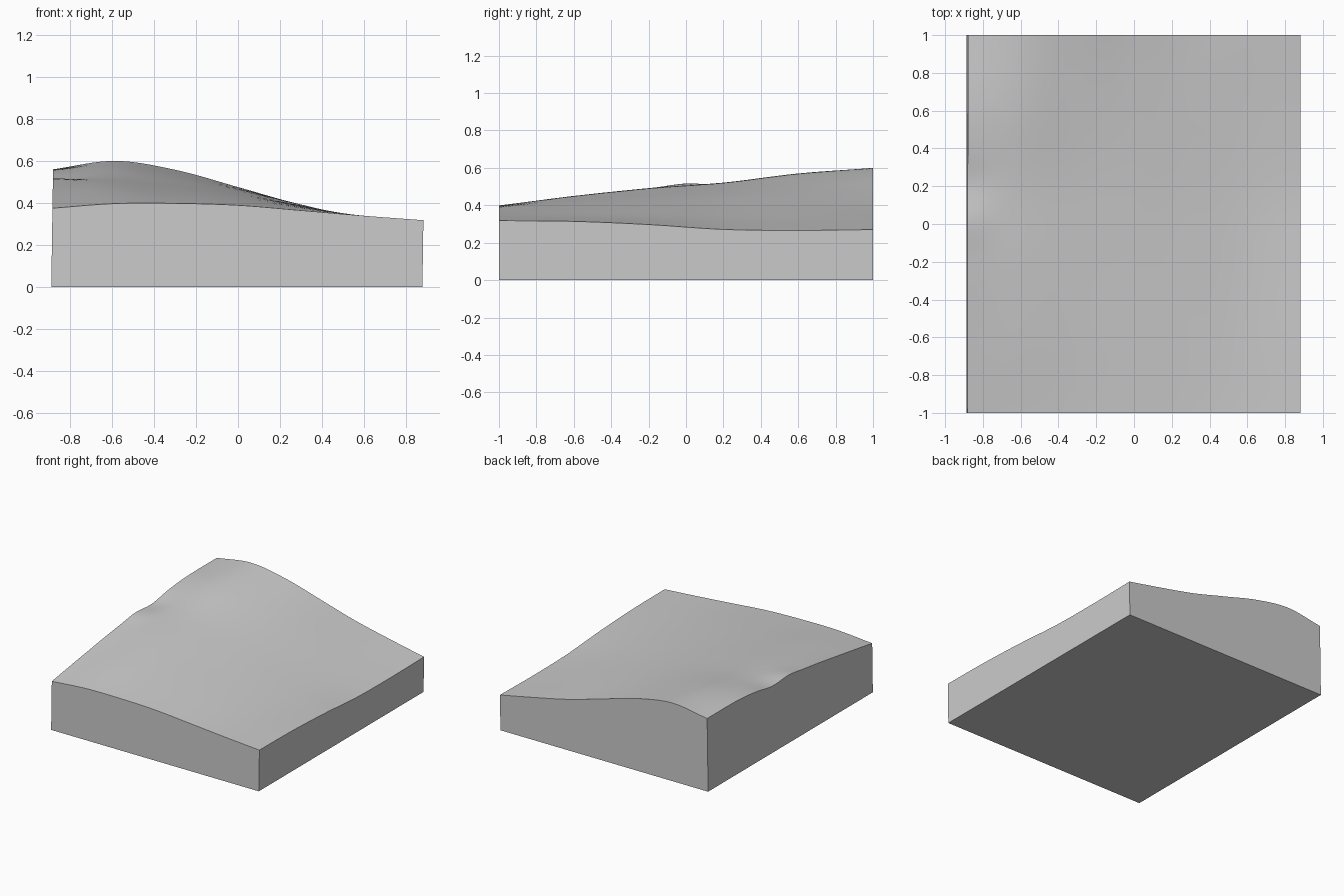
import bpy
import bmesh
import math

cube = bpy.data.objects.get("Cube")
if cube:
    bpy.data.objects.remove(cube)

HALF_X, HALF_Y = 0.8825, 1.0

# Ground heights: rows run front to back, columns from -x to +x
HEIGHTS = [
    [.375, .397, .398, .389, .365, .340, .318],
    [.435, .450, .436, .415, .380, .340, .314],
    [.490, .490, .466, .434, .388, .335, .297],
    [.518, .520, .492, .450, .390, .326, .271],
    [.556, .569, .526, .465, .394, .325, .266],
    [.560, .600, .556, .475, .393, .329, .270],
]


def spline(values, t):
    """Smooth curve through evenly spaced values, t from 0 to 1."""
    padded = [2 * values[0] - values[1], *values, 2 * values[-1] - values[-2]]
    spans = len(values) - 1
    i = min(int(t * spans), spans - 1)
    f = t * spans - i
    a, b, c, d = padded[i:i + 4]
    return b + f / 2 * (c - a + f * (2 * a - 5 * b + 4 * c - d
                                     + f * (3 * (b - c) + d - a)))


def bump(x, y, cx, cy, radius, height):
    return height * math.exp(-((x - cx) ** 2 + (y - cy) ** 2) / radius ** 2)


def ground(x, y):
    u = min(max((x / HALF_X + 1) / 2, 0), 1)
    v = min(max((y / HALF_Y + 1) / 2, 0), 1)
    z = spline([spline(row, u) for row in HEIGHTS], v)
    # Small knob and hollow on the high side
    return z + bump(x, y, -HALF_X, 0, .12, .012) + bump(x, y, -HALF_X, .22, .12, -.012)


# Rolling ground surface
bm = bmesh.new()
bmesh.ops.create_grid(bm, x_segments=48, y_segments=54, size=1)
for v in bm.verts:
    v.co.x *= HALF_X
    v.co.z = ground(v.co.x, v.co.y)
for f in bm.faces:
    f.smooth = True

# Side walls and flat base
rim = [e for e in bm.edges if e.is_boundary]
for e in rim:
    e.smooth = False
walls = bmesh.ops.extrude_edge_only(bm, edges=rim)["geom"]
for item in walls:
    if isinstance(item, bmesh.types.BMVert):
        item.co.z = 0
    elif isinstance(item, bmesh.types.BMFace):
        item.smooth = False
base_rim = [e for e in bm.edges if e.is_boundary]
for f in bmesh.ops.contextual_create(bm, geom=base_rim)["faces"]:
    f.smooth = False

# Slight lean of the whole block
for v in bm.verts:
    v.co.x += .015 * v.co.z - .0055
bmesh.ops.recalc_face_normals(bm, faces=bm.faces[:])

mesh = bpy.data.meshes.new("terrain_block")
bm.to_mesh(mesh)
bm.free()
block = bpy.data.objects.new("terrain_block", mesh)
bpy.context.collection.objects.link(block)

# Plain grey material
grey = bpy.data.materials.new("stone_grey")
grey.use_nodes = True
colour = (0.6, 0.6, 0.6, 1)
grey.diffuse_color = colour
for node in grey.node_tree.nodes:
    if node.type == "BSDF_PRINCIPLED":
        node.inputs["Base Color"].default_value = colour
mesh.materials.append(grey)
